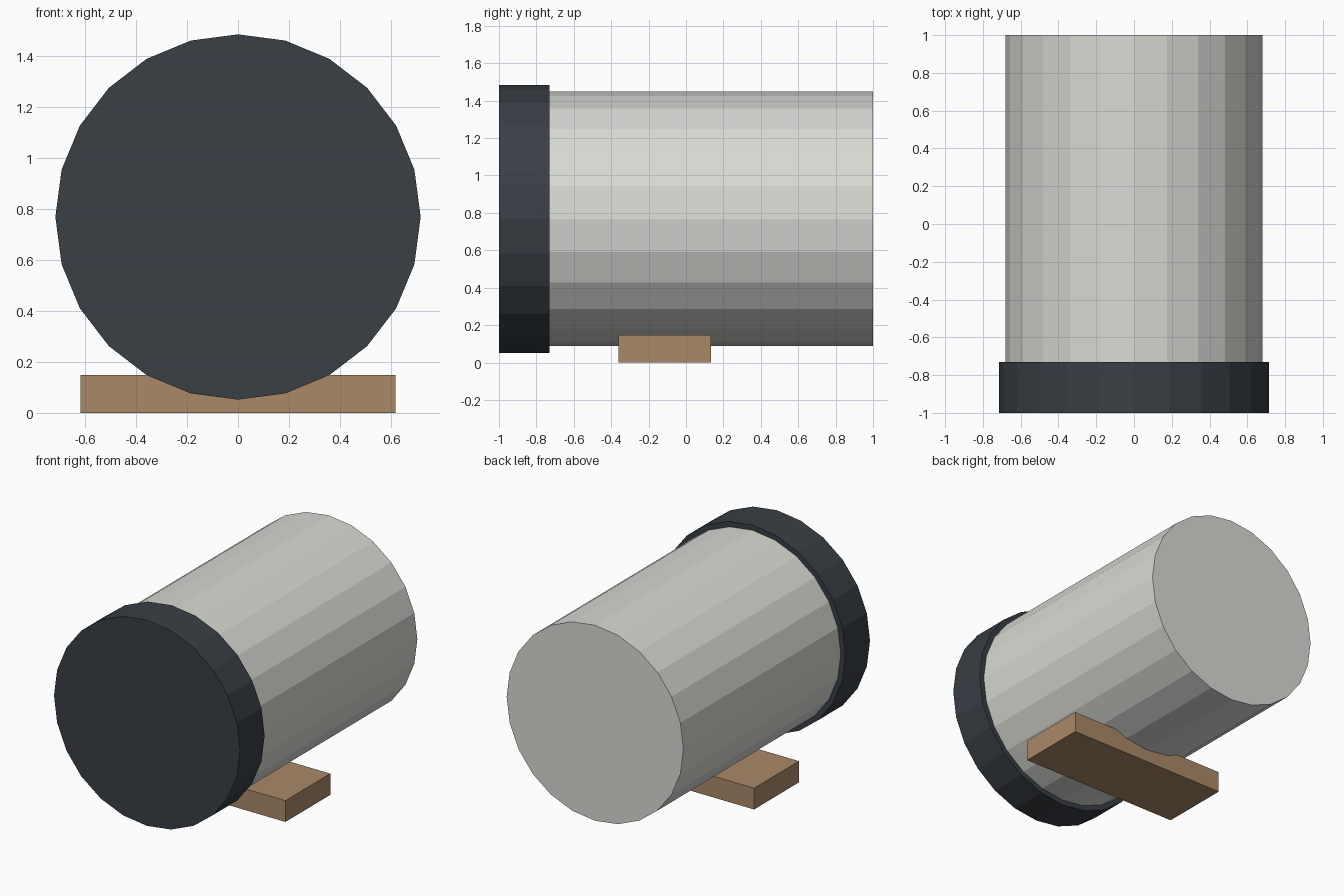
import bpy
import math

if "Cube" in bpy.data.objects:
    bpy.data.objects.remove(bpy.data.objects["Cube"])

AXIS_Z = 0.768  # height of the barrel axis


def material(name, rgb):
    mat = bpy.data.materials.new(name)
    mat.diffuse_color = (*rgb, 1)
    mat.use_nodes = True
    mat.node_tree.nodes["Principled BSDF"].inputs["Base Color"].default_value = mat.diffuse_color
    return mat


def drum(name, radius, y0, y1, mat):
    """24-sided flat-shaded cylinder lying along y."""
    bpy.ops.mesh.primitive_cylinder_add(
        vertices=24, radius=radius, depth=y1 - y0,
        location=(0, (y0 + y1) / 2, AXIS_Z), rotation=(math.pi / 2, 0, 0))
    ob = bpy.context.object
    ob.name = name
    ob.data.materials.append(mat)
    bpy.ops.object.transform_apply(location=False, rotation=True, scale=True)
    return ob


def box(name, x, y, z, mat):
    bpy.ops.mesh.primitive_cube_add(
        size=1, location=[sum(r) / 2 for r in (x, y, z)])
    ob = bpy.context.object
    ob.name = name
    ob.scale = [r[1] - r[0] for r in (x, y, z)]
    ob.data.materials.append(mat)
    bpy.ops.object.transform_apply(location=False, rotation=False, scale=True)
    return ob


pale = material("pale_shell", (0.70, 0.70, 0.66))
dark = material("dark_cap", (0.04, 0.05, 0.06))
wood = material("wood", (0.40, 0.25, 0.14))

# Main body, seated slightly into the front cap
drum("body", 0.68, -0.75, 1.0, pale)
# Wider front cap
drum("front_cap", 0.716, -1.0, -0.73, dark)
# Cross block under the body
box("support_block", (-0.617, 0.617), (-0.36, 0.133), (0, 0.148), wood)
